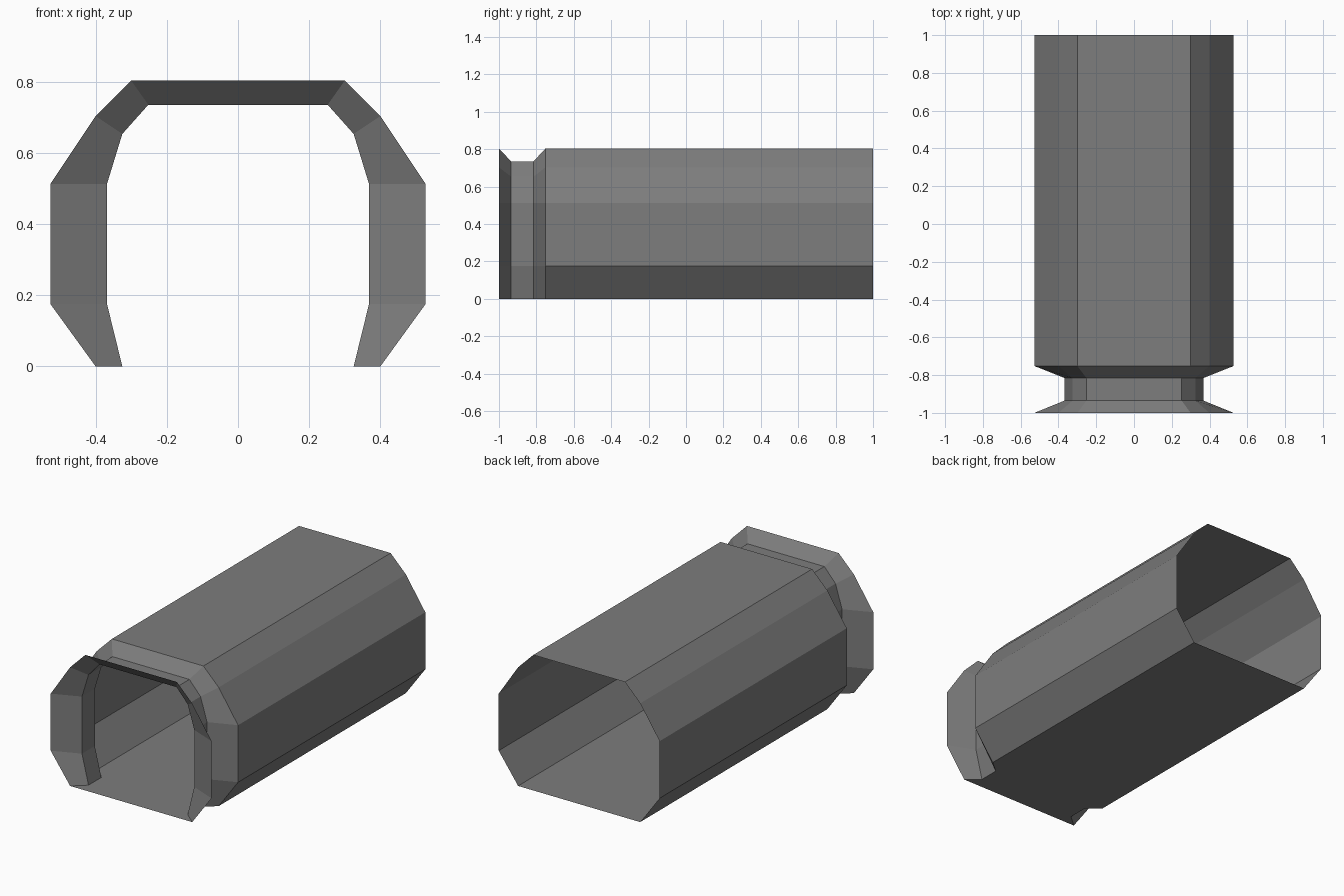
import bpy
import bmesh

if "Cube" in bpy.data.objects:
    bpy.data.objects.remove(bpy.data.objects["Cube"])

# Half profiles (x, z) from the floor edge up to the roof edge
wide = [(0.40, 0.0), (0.527, 0.175), (0.527, 0.513), (0.40, 0.703), (0.30, 0.803)]
neck = [(0.325, 0.0), (0.368, 0.175), (0.368, 0.513), (0.325, 0.653), (0.252, 0.735)]

# Sections from front to back: flared lip, narrow neck, long body
sections = [(-1.0, wide), (-0.935, neck), (-0.815, neck), (-0.752, wide), (1.0, wide)]

grey = bpy.data.materials.new("dark_grey")
grey.diffuse_color = (0.205, 0.205, 0.205, 1.0)
grey.use_nodes = True
grey.node_tree.nodes["Principled BSDF"].inputs["Base Color"].default_value = grey.diffuse_color


def ring(bm, y, half):
    """Closed cross-section: right half plus its mirror image."""
    points = half + [(-x, z) for x, z in reversed(half)]
    return [bm.verts.new((x, y, z)) for x, z in points]


# Open-ended tunnel shell, skinned through the sections
bm = bmesh.new()
rings = [ring(bm, y, half) for y, half in sections]
for a, b in zip(rings, rings[1:]):
    n = len(a)
    for i in range(n):
        j = (i + 1) % n
        bm.faces.new((a[i], b[i], b[j], a[j]))

# Make all normals point outward
bm.normal_update()
roof = max(bm.faces, key=lambda f: f.calc_center_median().z)
if roof.normal.z < 0:
    bmesh.ops.reverse_faces(bm, faces=bm.faces[:])

mesh = bpy.data.meshes.new("tunnel_shell")
bm.to_mesh(mesh)
bm.free()
mesh.materials.append(grey)
shell = bpy.data.objects.new("tunnel_shell", mesh)
bpy.context.collection.objects.link(shell)
